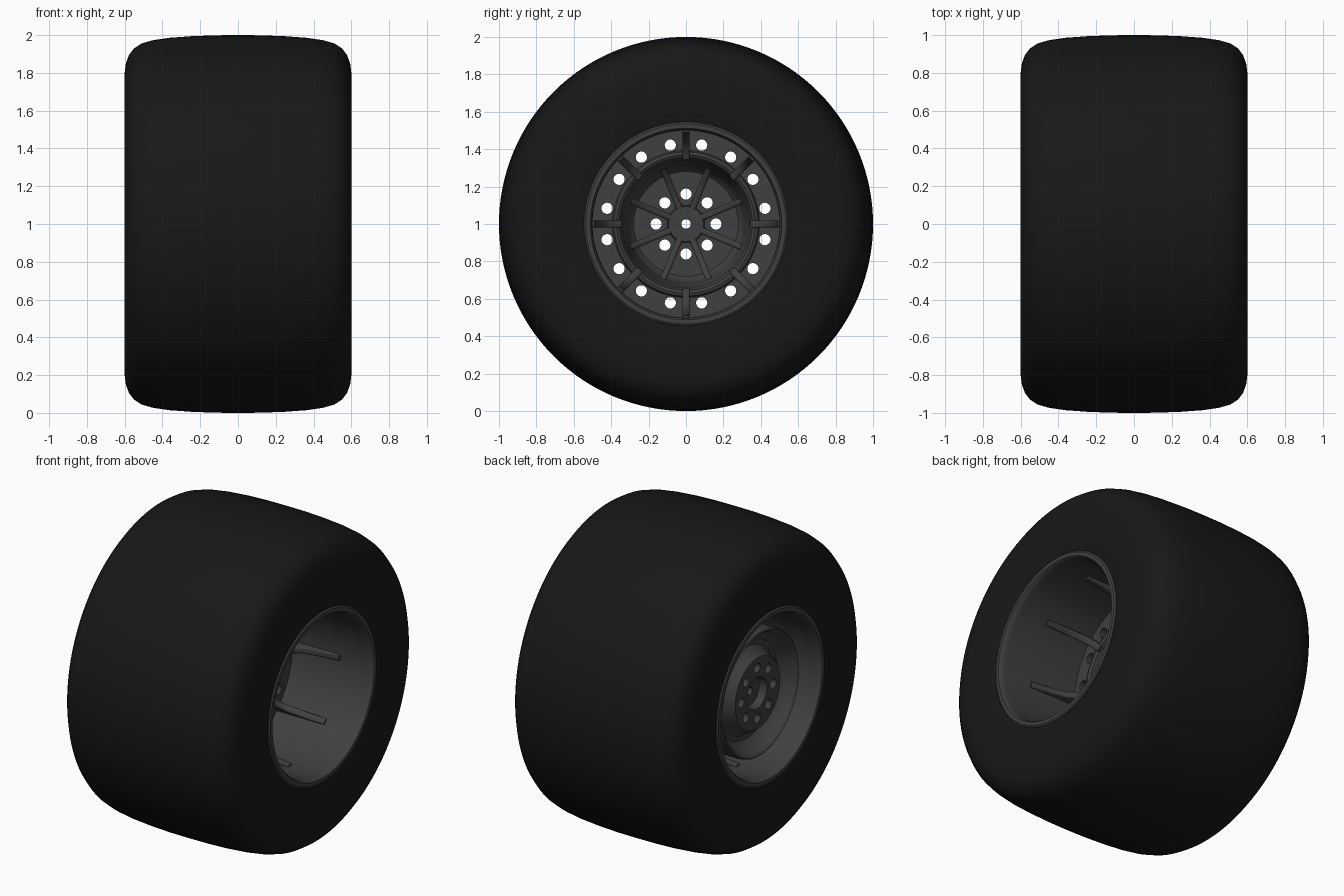
import bpy, bmesh, math
from mathutils import Matrix, Vector

if "Cube" in bpy.data.objects:
    bpy.data.objects.remove(bpy.data.objects["Cube"])

CENTRE = Matrix.Translation((0, 0, 1))


def material(name, v):
    m = bpy.data.materials.new(name)
    m.diffuse_color = (v, v, v, 1)
    m.use_nodes = True
    m.node_tree.nodes["Principled BSDF"].inputs["Base Color"].default_value = m.diffuse_color
    return m


RUBBER = material("rubber", 0.009)
METAL = material("dark_metal", 0.05)


def finish(bm, name, mat, angle=35):
    bmesh.ops.recalc_face_normals(bm, faces=bm.faces)
    bm.transform(CENTRE)
    me = bpy.data.meshes.new(name)
    bm.to_mesh(me)
    bm.free()
    ob = bpy.data.objects.new(name, me)
    bpy.context.collection.objects.link(ob)
    if mat:
        me.materials.append(mat)
    smooth(ob, angle)
    return ob


def smooth(ob, angle=35):
    bpy.ops.object.select_all(action='DESELECT')
    ob.select_set(True)
    bpy.context.view_layer.objects.active = ob
    bpy.ops.object.shade_smooth_by_angle(angle=math.radians(angle))


def revolve(name, profile, mat, n=96):
    """Spin a closed (x, radius) profile around the axle."""
    bm = bmesh.new()
    rings = []
    for i in range(n):
        a = 2 * math.pi * i / n
        rings.append([bm.verts.new((x, r * math.sin(a), r * math.cos(a))) for x, r in profile])
    k = len(profile)
    for i in range(n):
        p, q = rings[i], rings[(i + 1) % n]
        for j in range(k):
            bm.faces.new((p[j], p[(j + 1) % k], q[(j + 1) % k], q[j]))
    return finish(bm, name, mat)


def fins(name, outline, width, offset, mat, bevel):
    """Eight radial fins: an (x, radius) outline given thickness and rounded edges."""
    bm = bmesh.new()
    for i in range(8):
        rot = Matrix.Rotation(math.radians(45 * i + offset), 4, 'X')
        sides = [[bm.verts.new(rot @ Vector((x, s * width / 2, r))) for x, r in outline] for s in (-1, 1)]
        bm.faces.new(sides[0])
        bm.faces.new(sides[1][::-1])
        k = len(outline)
        for j in range(k):
            bm.faces.new((sides[0][j], sides[0][(j + 1) % k], sides[1][(j + 1) % k], sides[1][j]))
    bmesh.ops.recalc_face_normals(bm, faces=bm.faces)
    rim = [e for e in bm.edges if any(len(f.verts) > 4 for f in e.link_faces)]
    bmesh.ops.bevel(bm, geom=rim, offset=bevel, segments=3, profile=0.5, affect='EDGES', clamp_overlap=True)
    return finish(bm, name, mat, 50)


def drill(ob, count, radius, hole, offset, x):
    """Cut a circle of round holes parallel to the axle."""
    bm = bmesh.new()
    for i in range(count):
        a = math.radians(360 / count * i + offset)
        m = Matrix.Translation((x, radius * math.sin(a), radius * math.cos(a))) @ Matrix.Rotation(math.pi / 2, 4, 'Y')
        bmesh.ops.create_cone(bm, cap_ends=True, segments=24, radius1=hole, radius2=hole, depth=0.5, matrix=m)
    cutter = finish(bm, "hole_cutter", None)
    cutter.hide_render = True
    mod = ob.modifiers.new("holes", 'BOOLEAN')
    mod.operation = 'DIFFERENCE'
    mod.solver = 'EXACT'
    mod.object = cutter
    bpy.ops.object.select_all(action='DESELECT')
    ob.select_set(True)
    bpy.context.view_layer.objects.active = ob
    bpy.ops.object.modifier_apply(modifier=mod.name)
    bpy.data.objects.remove(cutter)
    smooth(ob)


# Tyre: half section mirrored across the middle
half = [(0.59, 0.535), (0.60, 0.57), (0.60, 0.70), (0.60, 0.80), (0.594, 0.85), (0.577, 0.895),
        (0.55, 0.93), (0.51, 0.956), (0.45, 0.973), (0.36, 0.986), (0.25, 0.994), (0.12, 0.999)]
revolve("tyre", half + [(0, 1.0)] + [(-x, r) for x, r in reversed(half)], RUBBER, 128)

# Rim barrel with rounded lips
lip = [(0.57, 0.55), (0.595, 0.545), (0.602, 0.535), (0.602, 0.512), (0.59, 0.503), (0.56, 0.5)]
revolve("rim_barrel", lip + [(-x, r) for x, r in reversed(lip)], METAL)

# Perforated web joining the barrel to the hub cup
web = revolve("rim_web", [(-0.035, 0.37), (0.035, 0.37), (0.035, 0.51), (-0.035, 0.51)], METAL)
drill(web, 16, 0.43, 0.03, 11.25, 0)

# Hub cup: dished face on -x, hollow on +x
hub = revolve("hub_cup", [
    (-0.45, 0.025), (-0.45, 0.092), (-0.50, 0.10), (-0.505, 0.225), (-0.495, 0.235),
    (-0.45, 0.25), (-0.43, 0.275), (-0.43, 0.305), (-0.455, 0.34), (-0.505, 0.368),
    (-0.52, 0.376), (-0.525, 0.385), (-0.52, 0.392), (-0.50, 0.395), (0.03, 0.395),
    (0.05, 0.385), (0.055, 0.37), (0.045, 0.355), (0.0, 0.34), (-0.30, 0.315),
    (-0.36, 0.30), (-0.38, 0.28), (-0.38, 0.10), (-0.35, 0.095), (-0.35, 0.025)], METAL)
drill(hub, 8, 0.16, 0.03, 0, -0.44)

# Gussets running along the barrel on both sides of the web
fins("barrel_gussets", [(0.37, 0.505), (0.37, 0.49), (0.25, 0.475), (0.13, 0.45), (0.08, 0.41), (0.06, 0.345),
                        (0.0, 0.36), (-0.06, 0.385), (-0.09, 0.42), (-0.14, 0.45), (-0.25, 0.475),
                        (-0.37, 0.49), (-0.37, 0.505)], 0.04, 0, METAL, 0.012)

# Spokes stiffening the back of the hub
fins("hub_spokes", [(-0.39, 0.085), (-0.345, 0.085), (-0.33, 0.20), (-0.28, 0.29), (-0.25, 0.325),
                    (-0.39, 0.31)], 0.034, 22.5, METAL, 0.01)
